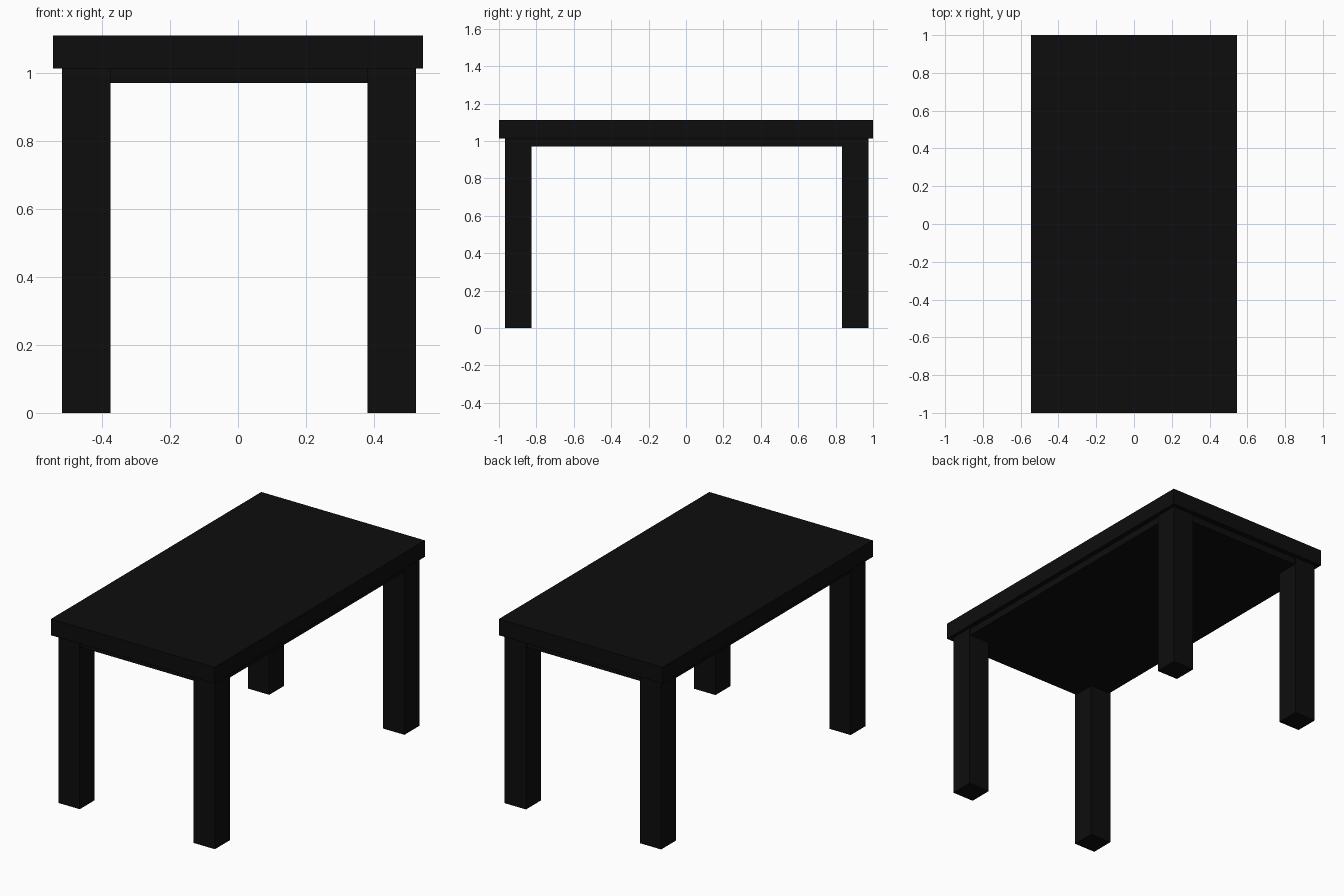
import bpy

if "Cube" in bpy.data.objects:
    bpy.data.objects.remove(bpy.data.objects["Cube"], do_unlink=True)

black = bpy.data.materials.new("black_paint")
black.use_nodes = True
COLOR = (0.004, 0.004, 0.004, 1)
black.diffuse_color = COLOR
black.node_tree.nodes["Principled BSDF"].inputs["Base Color"].default_value = COLOR


def box(name, center, size):
    """Add a black box with applied dimensions."""
    bpy.ops.mesh.primitive_cube_add(size=1, location=center)
    obj = bpy.context.object
    obj.name = name
    obj.scale = size
    bpy.ops.object.transform_apply(location=False, rotation=False, scale=True)
    obj.data.materials.append(black)
    return obj


# Table top and the solid slab set back beneath it
TOP, TOP_BASE, SLAB_BASE = 1.112, 1.014, 0.972
box("table_top", (0, 0, (TOP + TOP_BASE) / 2), (1.09, 2, TOP - TOP_BASE))
box("under_slab", (0.003, 0.004, (TOP_BASE + SLAB_BASE) / 2),
    (1.026, 1.928, TOP_BASE - SLAB_BASE))

# Four square legs
LEG = 0.142
for side, sx in (("right", -1), ("left", 1)):
    for end, sy in (("front", -1), ("back", 1)):
        box(f"{end}_{side}_leg",
            (0.003 + sx * 0.45, 0.004 + sy * 0.901, TOP_BASE / 2),
            (LEG, LEG, TOP_BASE))
